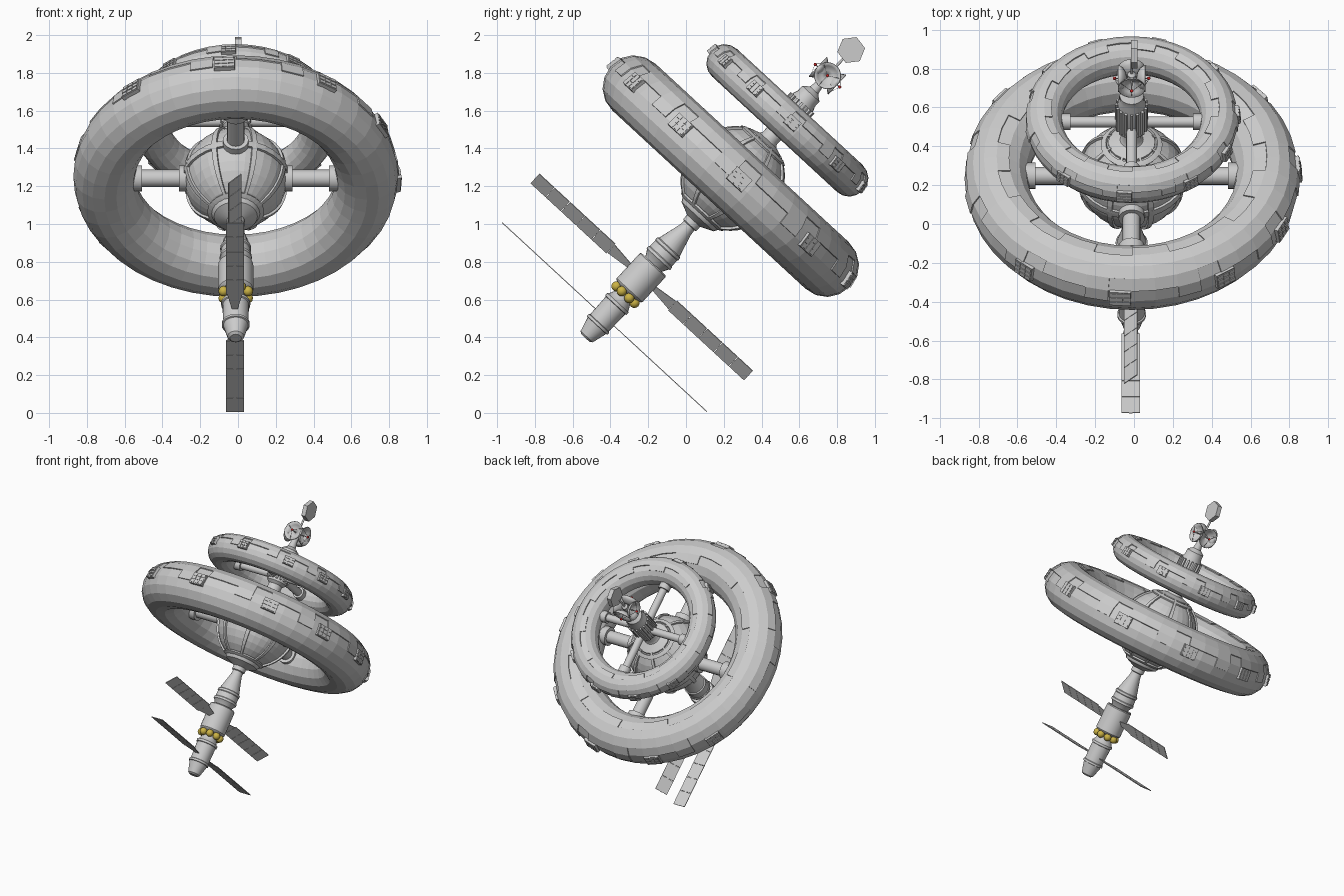
import bpy, bmesh, math
from math import radians as rad, cos, sin, pi
from mathutils import Matrix, Vector

if "Cube" in bpy.data.objects:
    bpy.data.objects.remove(bpy.data.objects["Cube"])

# Station frame: local z is the main axis, tilted back about x
BASE = Matrix.Rotation(rad(-42.7), 4, 'X') @ Matrix.Translation((-0.012, -0.66, 0))
T = Matrix.Translation


def rot(deg, axis):
    return Matrix.Rotation(rad(deg), 4, axis)


def material(name, col):
    m = bpy.data.materials.new(name)
    m.diffuse_color = col
    m.use_nodes = True
    m.node_tree.nodes["Principled BSDF"].inputs["Base Color"].default_value = m.diffuse_color
    return m


GOLD = material("gold", (0.6, 0.45, 0.06, 1))
RED = material("red", (0.6, 0.02, 0.02, 1))


def finish(name, bm, smooth=None, mat=None, solid=0, shift=0):
    bmesh.ops.remove_doubles(bm, verts=bm.verts, dist=1e-5)
    me = bpy.data.meshes.new(name)
    bm.to_mesh(me)
    bm.free()
    if smooth:
        me.shade_smooth()
        me.set_sharp_from_angle(angle=rad(smooth))
    if mat:
        me.materials.append(mat)
    ob = bpy.data.objects.new(name, me)
    bpy.context.collection.objects.link(ob)
    ob.matrix_world = BASE @ T((0, shift, 0))
    if solid:
        mod = ob.modifiers.new("thickness", 'SOLIDIFY')
        mod.thickness, mod.offset = solid, 0
    return ob


def patch(bm, R, a, b, t0, t1, p0, p1, nt, np, z=0):
    """Grid on a ring of radius R with an a x b section (R = 0 gives a ball)."""
    g = []
    for i in range(nt + 1):
        t = rad(t0 + (t1 - t0) * i / nt)
        row = []
        for j in range(np + 1):
            p = rad(p0 + (p1 - p0) * j / np)
            r = R + a * cos(p)
            row.append(bm.verts.new((r * cos(t), r * sin(t), z + b * sin(p))))
        g.append(row)
    for i in range(nt):
        for j in range(np):
            bm.faces.new((g[i][j], g[i + 1][j], g[i + 1][j + 1], g[i][j + 1]))


def lathe(bm, prof, seg=24, m=Matrix()):
    rings = [[bm.verts.new(m @ Vector((r * cos(2 * pi * i / seg), r * sin(2 * pi * i / seg), z)))
              for i in range(seg)] for r, z in prof if r > 0]
    for lo, hi in zip(rings, rings[1:]):
        for i in range(seg):
            k = (i + 1) % seg
            bm.faces.new((lo[i], lo[k], hi[k], hi[i]))
    return rings


def solid_lathe(bm, prof, seg=24, m=Matrix()):
    rings = lathe(bm, prof, seg, m)
    bm.faces.new(rings[0][::-1])
    bm.faces.new(rings[-1])


def box(bm, size, m):
    bmesh.ops.create_cube(bm, size=1, matrix=m @ Matrix.Diagonal((*size, 1)))


def ball(bm, r, m, seg=16):
    bmesh.ops.create_uvsphere(bm, u_segments=seg, v_segments=seg // 2, radius=r, matrix=m)


# Habitat rings with thin raised hull plates and window blocks
def habitat(name, R, a, b, z, k, shift):
    N, M = 44, 16
    st, sp, ph = 360 / N, 360 / M, -94 - 180 / N
    bm = bmesh.new()
    patch(bm, R, a, b, ph, ph + 360, 0, 360, N, M, z)
    finish(name + "_hull", bm, shift=shift)
    plates, wins = bmesh.new(), bmesh.new()
    for g in range(11):
        s = ph + g * 4 * st
        patch(plates, R, a, b, s + st, s + 3 * st, sp, 5 * sp, 2, 4, z)
        patch(plates, R, a, b, s + 3 * st, s + 5 * st, 2 * sp, 4 * sp, 2, 2, z)
        patch(plates, R, a, b, s + 3 * st, s + 4 * st, 0, 2 * sp, 1, 2, z)
    finish(name + "_plates", plates, solid=.014, shift=shift)
    for t in (-130, -94, -56, -26, 3, 40, 75, 110, 142):
        p = rad(8)
        m = rot(t, 'Z') @ T((R + a * cos(p), 0, z + b * sin(p))) @ rot(-8, 'Y')
        box(wins, (.022, .11 * k, .085 * k), m)
        for i in (-1, 0, 1):
            for j in (-1, 0, 1):
                box(wins, (.006, .03 * k, .02 * k), m @ T((.012, i * .035 * k, j * .027 * k)))
    finish(name + "_windows", wins, shift=shift)


habitat("large_ring", .695, .165, .165, 1.077, 1, -.016)
habitat("small_ring", .45, .095, .095, 1.497, .7, .004)

# Spokes of both rings with end collars
for name, z, r, r0, r1, rc in (("large_spokes", 1.08, .046, .2, .55, .068),
                               ("small_spokes", 1.49, .028, .04, .37, .042)):
    bm = bmesh.new()
    for q in range(4):
        m = T((0, 0, z)) @ rot(90 * q, 'Z') @ rot(90, 'Y')
        solid_lathe(bm, [(r, r0), (r, r1)], 16, m)
        solid_lathe(bm, [(rc, r1 - .055), (rc, r1)], 16, m)
        if r0 > .1:
            solid_lathe(bm, [(rc, r0), (rc, .3)], 16, m)
    finish(name, bm, 35)

# Core ball with ridges
bm = bmesh.new()
ball(bm, .272, T((0, 0, 1.08)), 32)
finish("core_ball", bm)
bm = bmesh.new()
for q in range(8):
    t = q * 45 + 18
    patch(bm, 0, .274, .274, t, t + 6, -64, 66, 1, 16, 1.08)
for lo, hi in ((-4, 4), (56, 62), (-64, -58)):
    patch(bm, 0, .274, .274, 0, 360, lo, hi, 32, 2, 1.08)
finish("core_ridges", bm, solid=.02)
bm = bmesh.new()
solid_lathe(bm, [(.04, .74), (.047, .745), (.047, .775), (.08, .79), (.115, .805), (.13, .83), (.13, .88)], 24)
solid_lathe(bm, [(.12, 1.29), (.12, 1.335), (.06, 1.355), (.05, 1.37), (.05, 1.48)], 24)
finish("core_caps", bm, 35)

# Fluted hub and mast
bm = bmesh.new()
solid_lathe(bm, [(.05, 1.42), (.072, 1.44), (.072, 1.63), (.062, 1.655), (.062, 1.69), (.03, 1.715),
                 (.022, 1.76), (.022, 1.85), (.007, 1.86), (.007, 1.96)], 24)
for q in range(16):
    box(bm, (.016, .014, .17), rot(q * 22.5, 'Z') @ T((.077, 0, 1.54)))
finish("upper_hub", bm, 35)

# Four dishes with red feed tips
dishes, feeds, tips = bmesh.new(), bmesh.new(), bmesh.new()
for q in range(4):
    m = T((0, 0, 1.82)) @ rot(90 * q, 'Z') @ rot(90, 'Y')
    lathe(dishes, [(.004, .026), (.03, .032), (.054, .047), (.07, .07)], 20, m)
    solid_lathe(feeds, [(.004, 0), (.003, .09)], 6, m)
    for s in range(3):
        w = m @ rot(120 * s, 'Z') @ T((.03, 0, .078)) @ rot(22, 'Y')
        box(feeds, (.068, .002, .002), w)
    ball(tips, .009, m @ T((0, 0, .088)), 10)
finish("dishes", dishes, 40, solid=.004)
finish("dish_feeds", feeds)
finish("dish_tips", tips, 40, RED)

# Hexagonal top plate
bm = bmesh.new()
solid_lathe(bm, [(.074, -.017), (.074, .017)], 6, T((0.014, 0, 2.005)) @ rot(90, 'Y') @ rot(20, 'Z'))
finish("hex_plate", bm)

# Docked craft: nose cone, service drum, rear module
bm = bmesh.new()
solid_lathe(bm, [(.036, .75), (.04, .71), (.074, .585), (.082, .58), (.082, .565), (.078, .56),
                 (.08, .52), (.085, .515), (.085, .5), (.078, .495), (.055, .455)][::-1])
finish("craft_nose", bm, 35)
bm = bmesh.new()
solid_lathe(bm, [(.05, .25), (.088, .268), (.093, .275), (.093, .455), (.088, .462)])
finish("craft_drum", bm, 35)
bm = bmesh.new()
solid_lathe(bm, [(.03, -.07), (.044, -.06), (.066, .02), (.074, .022), (.074, .036), (.067, .04),
                 (.07, .165), (.077, .168), (.077, .184), (.07, .188), (.05, .23), (.05, .27)])
finish("craft_rear", bm, 35)

# Gold tanks
bm = bmesh.new()
for q in range(8):
    ball(bm, .027, rot(q * 45 + 22.5, 'Z') @ T((.07, 0, .243)))
finish("gold_tanks", bm, 60, GOLD)

# Two pairs of solar wings; the upper pair is twisted 45 degrees
for name, z, start, end, twist in (("upper_wings", .37, .22, .77, -45), ("lower_wings", .08, .18, .738, 0)):
    bm = bmesh.new()
    n = 5
    step = (end - start) / n
    for side in (0, 180):
        m = T((-.005, 0, z)) @ rot(side, 'Z')
        m = m @ rot(twist if side == 0 else -twist, 'Y')
        for i in range(n):
            box(bm, (.095, step - .003, .005), m @ T((0, start + step * (i + .5), 0)))
        box(bm, (.02, end - start, .003), m @ T((0, (start + end) / 2, 0)))
        vs = [bm.verts.new(m @ Vector((x, y, h))) for h in (-.002, .002)
              for x, y in ((-.012, .05), (.012, .05), (.04, start), (-.04, start))]
        for f in ((3, 2, 1, 0), (4, 5, 6, 7), (0, 1, 5, 4), (1, 2, 6, 5), (2, 3, 7, 6), (3, 0, 4, 7)):
            bm.faces.new([vs[k] for k in f])
    finish(name, bm)
